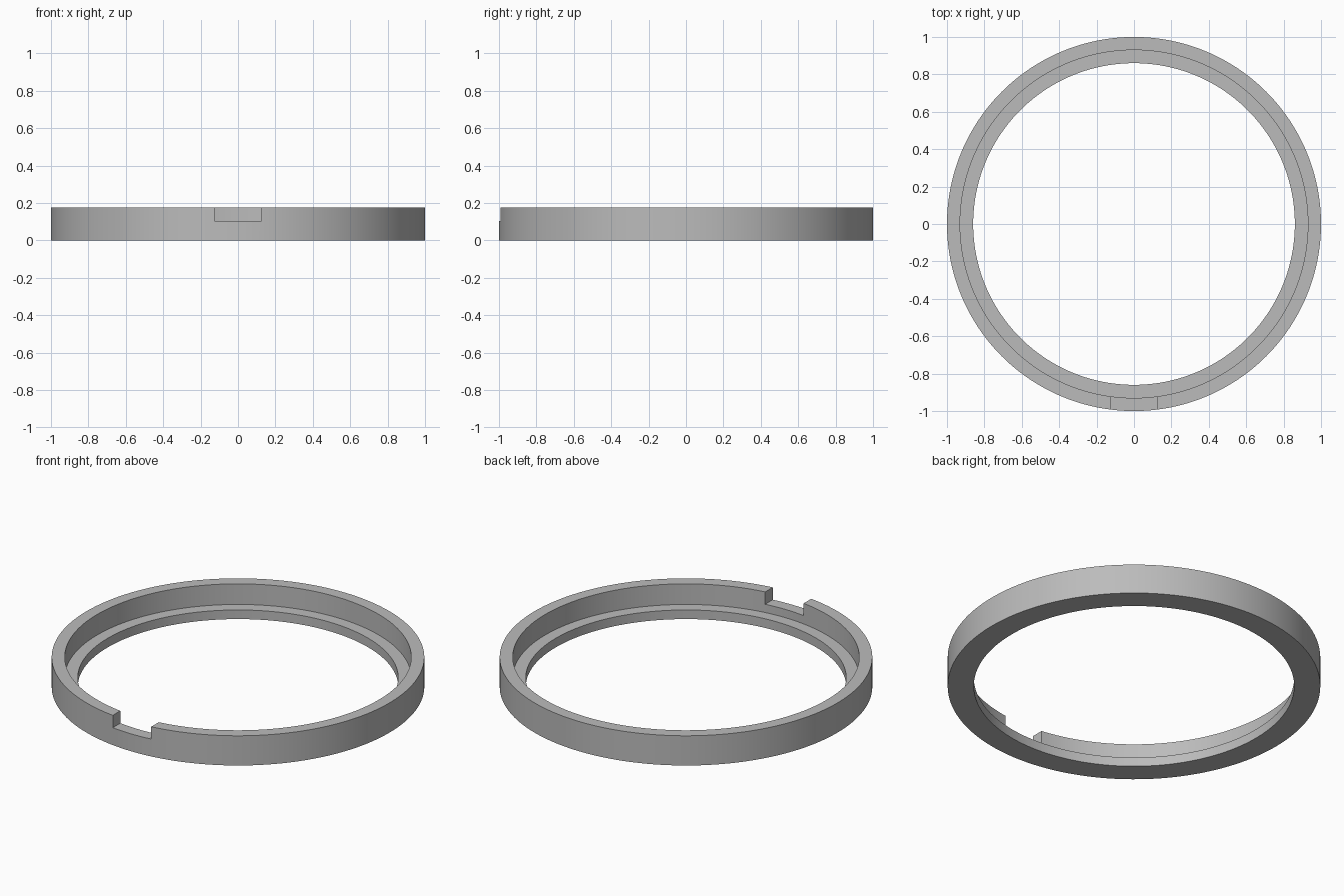
import bpy, bmesh, math

cube = bpy.data.objects.get("Cube")
if cube:
    bpy.data.objects.remove(cube, do_unlink=True)

HEIGHT, LEDGE, NOTCH_FLOOR, NOTCH_HALF = 0.176, 0.054, 0.103, 0.126
R_OUT, R_LIP, R_IN = 1.0, 0.93, 0.86
SEGMENTS = 192

grey = bpy.data.materials.new("plain grey")
grey.use_nodes = True
grey.diffuse_color = (0.5, 0.5, 0.5, 1)
grey.node_tree.nodes["Principled BSDF"].inputs["Base Color"].default_value = (0.5, 0.5, 0.5, 1)


def make_object(name, bm):
    bmesh.ops.recalc_face_normals(bm, faces=bm.faces)
    mesh = bpy.data.meshes.new(name)
    bm.to_mesh(mesh)
    bm.free()
    mesh.materials.append(grey)
    obj = bpy.data.objects.new(name, mesh)
    bpy.context.collection.objects.link(obj)
    return obj


# Stepped ring: L-shaped section turned about the z axis
bm = bmesh.new()
profile = [(R_IN, 0), (R_OUT, 0), (R_OUT, HEIGHT), (R_LIP, HEIGHT), (R_LIP, LEDGE), (R_IN, LEDGE)]
loops = []
for i in range(SEGMENTS):
    a = 2 * math.pi * i / SEGMENTS
    loops.append([bm.verts.new((r * math.cos(a), r * math.sin(a), z)) for r, z in profile])
for i, here in enumerate(loops):
    there = loops[(i + 1) % SEGMENTS]
    for j in range(len(profile)):
        k = (j + 1) % len(profile)
        bm.faces.new((here[j], there[j], there[k], here[k]))
ring = make_object("stepped_ring", bm)

# Straight-sided notch through the front of the upper lip
bm = bmesh.new()
bmesh.ops.create_cube(bm, size=1)
bmesh.ops.scale(bm, vec=(2 * NOTCH_HALF, 0.4, 0.2), verts=bm.verts)
bmesh.ops.translate(bm, vec=(0, -1, NOTCH_FLOOR + 0.1), verts=bm.verts)
cutter = make_object("notch_cutter", bm)

cut = ring.modifiers.new("notch", 'BOOLEAN')
cut.operation, cut.solver, cut.object = 'DIFFERENCE', 'EXACT', cutter
bpy.ops.object.select_all(action='DESELECT')
ring.select_set(True)
bpy.context.view_layer.objects.active = ring
bpy.ops.object.modifier_apply(modifier=cut.name)
bpy.data.objects.remove(cutter, do_unlink=True)

# Smooth round walls with crisp rims
bpy.ops.object.shade_smooth_by_angle(angle=math.radians(30))
